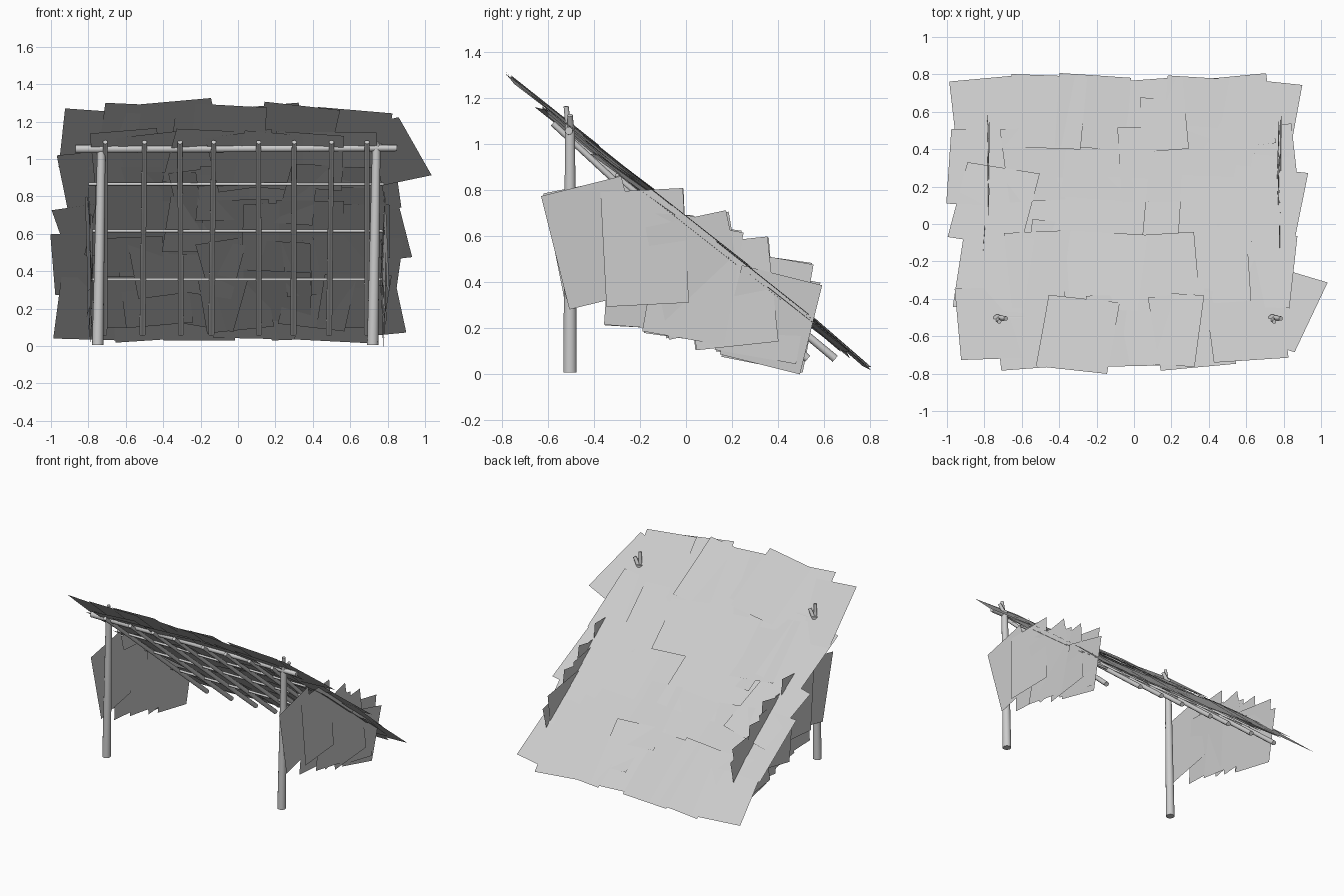
import bpy, bmesh, random
from math import radians, atan
from mathutils import Vector, Matrix

if "Cube" in bpy.data.objects:
    bpy.data.objects.remove(bpy.data.objects["Cube"])

random.seed(7)
SLOPE = 0.8                      # roof drop per unit of y


def pole(name, a, b, r1, r2, sides=14):
    """Tapered round pole from a to b."""
    a, b = Vector(a), Vector(b)
    d = b - a
    bm = bmesh.new()
    bmesh.ops.create_cone(bm, cap_ends=True, segments=sides, radius1=r1, radius2=r2, depth=d.length)
    bm.transform(Matrix.Translation((a + b) / 2) @ d.to_track_quat('Z', 'Y').to_matrix().to_4x4())
    for f in bm.faces:
        f.smooth = len(f.verts) == 4
    me = bpy.data.meshes.new(name)
    bm.to_mesh(me)
    bm.free()
    bpy.context.collection.objects.link(bpy.data.objects.new(name, me))


def card(name, matrix, w, h):
    """Flat sheet of leaf thatch."""
    me = bpy.data.meshes.new(name)
    me.from_pydata([matrix @ Vector((x * w / 2, y * h / 2, 0))
                    for x, y in ((-1, -1), (1, -1), (1, 1), (-1, 1))], [], [(0, 1, 2, 3)])
    bpy.context.collection.objects.link(bpy.data.objects.new(name, me))


def rot(deg, axis):
    return Matrix.Rotation(radians(deg), 4, axis)


# Front posts with forked tops
for side, base, top in (("left", -0.75, -0.73), ("right", 0.72, 0.74)):
    pole(f"{side}_post", (base, -0.505, 0.005), (top, -0.505, 1.08), 0.03, 0.022)
    pole(f"{side}_fork_front", (top, -0.51, 1.05), (top + 0.01, -0.522, 1.165), 0.013, 0.011, 10)
    pole(f"{side}_fork_back", (top, -0.50, 1.05), (top + 0.045, -0.505, 1.125), 0.015, 0.012, 10)

# Ridge pole
pole("ridge_pole", (-0.87, -0.51, 1.053), (0.85, -0.51, 1.058), 0.022, 0.017)

# Rafters
for i, x in enumerate((-0.71, -0.5, -0.31, -0.13, 0.11, 0.3, 0.5, 0.69)):
    end = 0.53 if i == 7 else 0.65
    pole(f"rafter_{i}", (x, -0.58, 1.09), (x + random.uniform(-.015, .015), end, 0.065), 0.013, 0.017, 10)

# Cross battens
for i, (y, z) in enumerate(((-0.3, 0.865), (0.0, 0.615), (0.31, 0.355))):
    pole(f"batten_{i}", (-0.8, y, z), (0.78, y, z), 0.009, 0.008, 10)

# Roof thatch rows from eave to ridge: row y, pitch change, then (x, y shift, turn) per sheet
rows = (
    (0.59, -2, ((-0.775, 0, 5), (-0.47, .01, -4), (-0.22, .01, -3), (0.08, -.01, 4), (0.36, 0, -4), (0.53, .01, 6), (0.67, -.02, -8))),
    (0.32, 0, ((-0.79, -.02, -3), (-0.5, 0, 6), (-0.18, .01, -5), (0.12, 0, 3), (0.42, -.01, -6), (0.66, 0, 5))),
    (0.05, 1, ((-0.75, .05, -12), (-0.44, 0, 4), (-0.14, 0, -4), (0.16, .01, 6), (0.44, 0, -3), (0.7, .05, -9))),
    (-0.25, 1, ((-0.75, -.01, -7), (-0.47, .01, 5), (-0.16, 0, -6), (0.14, 0, 4), (0.42, .02, 3), (0.66, 0, -5))),
    (-0.55, 0, ((-0.74, .02, 4), (-0.54, -.02, 5), (-0.3, -.04, -8), (-0.05, -.02, 3), (0.15, -.01, -6), (0.31, -.02, 8), (0.6, .02, 6), (0.75, .11, -20))),
)
pitch = Matrix.Rotation(-atan(SLOPE), 4, 'X')
for r, (row_y, tilt, sheets) in enumerate(rows):
    for i, (x, dy, turn) in enumerate(sheets):
        y = row_y + dy
        lift = random.uniform(-0.002, 0.012)
        m = (Matrix.Translation((x, y, 0.672 - SLOPE * y + lift)) @ pitch
             @ rot(tilt + random.uniform(-1, 1), 'X')
             @ rot(random.uniform(-2.5, 2.5), 'Y') @ rot(turn, 'Z'))
        card(f"roof_thatch_{r}_{i}", m, random.uniform(.38, .42), random.uniform(.49, .52))

# Looser inner thatch layer just under the roof, its sheets crossing one another
for r in range(5):
    for i in range(7):
        y = 0.5 - 0.235 * r + random.uniform(-.03, .03)
        x = -0.6 + 0.2 * i + random.uniform(-.04, .04)
        m = (Matrix.Translation((x, y, 0.652 - SLOPE * y)) @ pitch @ rot(random.uniform(-2, 3.5), 'X')
             @ rot(random.uniform(-5, 5), 'Y') @ rot(random.uniform(-10, 10), 'Z'))
        card(f"inner_thatch_{r}_{i}", m, 0.36, 0.46)

# Side walls: (y, z, turn, height) of each hanging sheet
wall = ((-0.395, 0.57, 14, .51), (-0.18, 0.55, 3, .5), (-0.16, 0.45, -4, .5), (0.05, 0.43, 12, .5),
        (0.03, 0.40, -10, .5), (0.2, 0.35, 6, .46), (0.34, 0.29, -10, .44), (0.37, 0.235, -14, .4))
upright = rot(90, 'Z') @ rot(90, 'X')
for side, x0, flip in (("right", 0.785, 1), ("left", -0.79, 0.8)):
    for i, (y, z, turn, h) in enumerate(wall):
        m = (Matrix.Translation((x0 + random.uniform(-.012, .012), y, z)) @ upright
             @ rot(random.uniform(-3, 3), 'X') @ rot(random.uniform(-3, 3), 'Y') @ rot(turn * flip, 'Z'))
        card(f"{side}_wall_thatch_{i}", m, 0.36, h)
